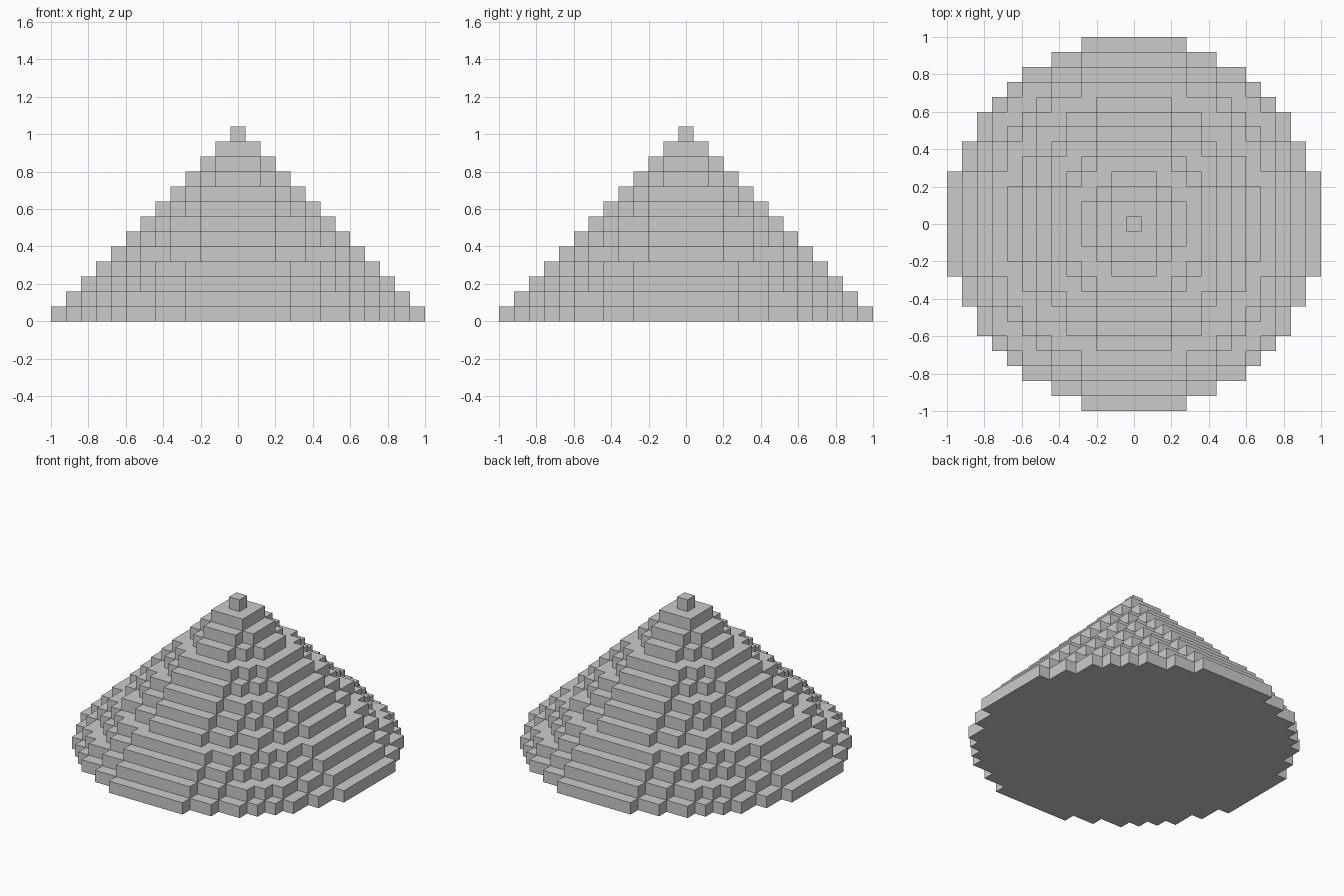
import bpy, bmesh, math
from mathutils import Vector

if "Cube" in bpy.data.objects:
    bpy.data.objects.remove(bpy.data.objects["Cube"])

CELL = 0.08      # block size
RINGS = 12       # blocks from centre to rim


def height(x, y):
    """Number of stacked blocks at a grid cell; each layer is a disc one block smaller."""
    layer_radius = max(0, math.ceil(math.hypot(x, y) - 0.5))
    return max(0, RINGS + 1 - layer_radius)


bm = bmesh.new()


def quad(centre, normal):
    """One block face, facing along normal."""
    n = Vector(normal)
    u = Vector((n.y, n.z, n.x))
    v = n.cross(u)
    c = Vector(centre) + n / 2
    corners = [c + (a * u + b * v) / 2 for a, b in ((-1, -1), (1, -1), (1, 1), (-1, 1))]
    bm.faces.new([bm.verts.new(p * CELL) for p in corners])


# Stepped cone: only the exposed block faces
for x in range(-RINGS, RINGS + 1):
    for y in range(-RINGS, RINGS + 1):
        h = height(x, y)
        if h == 0:
            continue
        quad((x, y, h - 0.5), (0, 0, 1))
        quad((x, y, 0.5), (0, 0, -1))
        for dx, dy in ((1, 0), (-1, 0), (0, 1), (0, -1)):
            for k in range(height(x + dx, y + dy), h):
                quad((x, y, k + 0.5), (dx, dy, 0))

bmesh.ops.remove_doubles(bm, verts=bm.verts, dist=0.001)

mesh = bpy.data.meshes.new("stepped_cone")
bm.to_mesh(mesh)
bm.free()
bpy.context.collection.objects.link(bpy.data.objects.new("stepped_cone", mesh))
